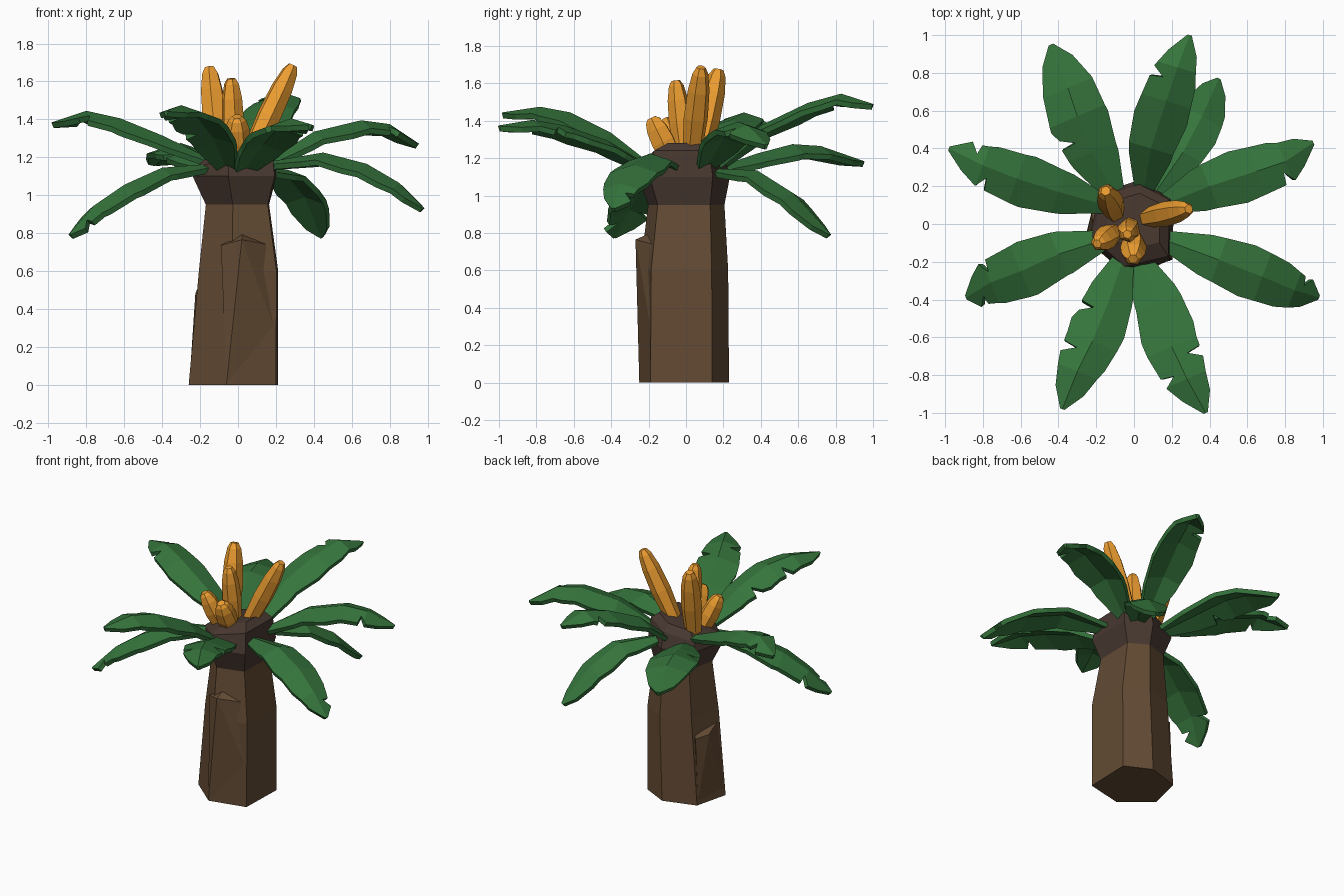
import bpy, bmesh, math
from mathutils import Vector

if "Cube" in bpy.data.objects:
    bpy.data.objects.remove(bpy.data.objects["Cube"])


def material(name, rgb):
    m = bpy.data.materials.new(name)
    m.diffuse_color = (*rgb, 1)
    m.use_nodes = True
    m.node_tree.nodes["Principled BSDF"].inputs["Base Color"].default_value = m.diffuse_color
    return m


BARK = material("bark", (0.125, 0.07, 0.034))
DARK = material("dark_bark", (0.065, 0.04, 0.03))
GREEN = material("leaf_green", (0.036, 0.175, 0.045))
ORANGE = material("fruit_orange", (0.85, 0.34, 0.03))


def finish(name, bm, mat):
    bmesh.ops.recalc_face_normals(bm, faces=bm.faces)
    me = bpy.data.meshes.new(name)
    bm.to_mesh(me)
    bm.free()
    me.materials.append(mat)
    ob = bpy.data.objects.new(name, me)
    bpy.context.collection.objects.link(ob)
    return ob


def loft(name, rings, mat):
    bm = bmesh.new()
    rows = [[bm.verts.new(p) for p in r] for r in rings]
    n = len(rows[0])
    for a, b in zip(rows, rows[1:]):
        for i in range(n):
            j = (i + 1) % n
            bm.faces.new((a[i], a[j], b[j], b[i]))
    bm.faces.new(rows[0])
    bm.faces.new(rows[-1])
    return finish(name, bm, mat)


def hull(name, pts, mat):
    bm = bmesh.new()
    bmesh.ops.convex_hull(bm, input=[bm.verts.new(p) for p in pts])
    return finish(name, bm, mat)


# Trunk and flared collar: one irregular hexagon, scaled (and tilted) per height
HEX = [(-.06, -.25), (.2, -.19), (.21, .14), (.03, .23), (-.2, .16), (-.26, -.08)]


def hex_ring(z, sx, sy, ox=0, oy=0, tilt=0):
    return [(x * sx + ox, y * sy + oy, z + tilt * x) for x, y in HEX]


loft("trunk", [hex_ring(0, 1, 1), hex_ring(.6, .89, .98, .025),
               hex_ring(.95, .71, .85, .015, .01)], BARK)
loft("collar", [hex_ring(.95, .71, .85, .015, .01), hex_ring(1.1, .94, 1.02, .005),
                hex_ring(1.2, .88, .9, .005, 0, .2),
                hex_ring(1.25, .62, .62, .01, .02, .15)], DARK)

# Bark ledges: wedges that blend into the trunk below
hull("front_bark_ledge", [(-.09, -.2, .735), (.02, -.27, .765), (.18, -.16, .735),
                          (.02, -.19, .8), (-.06, -.25, .01), (.19, -.19, .3)], BARK)
hull("side_bark_ledge", [(-.205, -.08, .53), (-.225, .06, .48), (-.18, .15, .47),
                         (-.13, .1, .52), (-.255, -.08, .03), (-.2, .15, .03)], BARK)


# Fruits: six-sided tapered pods from base to tip
def fruit(name, base, tip, r):
    base, tip = Vector(base), Vector(tip)
    q = (tip - base).to_track_quat('Z', 'Y')
    rings = []
    for t, s in ((0, .78), (.45, 1), (.75, .9), (.93, .66), (1, .38)):
        c = base.lerp(tip, t)
        rings.append([c + q @ Vector((r * s * math.cos(k * math.pi / 3),
                                      r * s * math.sin(k * math.pi / 3), 0)) for k in range(6)])
    loft(name, rings, ORANGE)


fruit("fruit_back_left", (-.1, .06, 1.18), (-.15, .175, 1.675), .07)
fruit("fruit_right", (.06, .03, 1.2), (.29, .08, 1.685), .066)
fruit("fruit_middle", (-.02, -.01, 1.2), (-.035, -.055, 1.615), .062)
fruit("fruit_left", (-.1, -.04, 1.17), (-.195, -.105, 1.41), .064)
fruit("fruit_front", (0, -.07, 1.18), (-.005, -.185, 1.415), .07)

# Leaves: ridged blades along a path, with torn notches in either edge
PROFILE = [(0, .05), (.25, .118), (.5, .15), (.72, .13), (.89, .08), (1, .012)]


def interp(table, t):
    for (a, u), (b, v) in zip(table, table[1:]):
        if t <= b + 1e-6:
            return u + (v - u) * (t - a) / (b - a)
    return table[-1][1]


def edge_profile(notches, scale):
    pts = [(t, interp(PROFILE, t) * scale) for t, _ in PROFILE
           if not any(n - .02 <= t <= n + .1 for n in notches)]
    for n in notches:
        w = interp(PROFILE, n) * scale
        pts += [(n, w), (n + .012, w * .45), (n + .06, w * .95)]
    return sorted(pts)


def leaf(name, path, left=(), right=(), scale=1.0):
    path = [Vector(p) for p in path]
    lengths = [0]
    for a, b in zip(path, path[1:]):
        lengths.append(lengths[-1] + (b - a).length)
    spine = [(d / lengths[-1], p) for d, p in zip(lengths, path)]
    lp, rp = edge_profile(left, scale), edge_profile(right, scale)
    ts = sorted({round(t, 3) for t, _ in spine + lp + rp})
    out = (path[-1] - path[0]).to_2d().normalized()
    side = Vector((-out.y, out.x, 0))
    bm = bmesh.new()
    rows = []
    for t in ts:
        c = interp(spine, t)
        row = []
        for w in (interp(lp, t), 0, -interp(rp, t)):
            row.append(bm.verts.new(c + side * w + Vector((0, 0, .005 - abs(w) * .32))))
        rows.append(row)
    for a, b in zip(rows, rows[1:]):
        for i in (0, 1):
            bm.faces.new((a[i], a[i + 1], b[i + 1], b[i]))
    ob = finish(name, bm, GREEN)
    if ob.data.polygons[0].normal.z < 0:
        ob.data.flip_normals()
    mod = ob.modifiers.new("thickness", 'SOLIDIFY')
    mod.thickness = .03
    mod.offset = -1


leaf("leaf_back", [(.05, .17, 1.17), (.09, .4, 1.37), (.17, .65, 1.49), (.23, .83, 1.54),
                   (.295, 1, 1.485)], left=(.72,), scale=.97)
leaf("leaf_back_right", [(.1, .15, 1.14), (.26, .38, 1.13), (.36, .57, 1.01),
                         (.45, .77, .79)], scale=.87)
leaf("leaf_right_back", [(.15, .1, 1.17), (.4, .2, 1.33), (.65, .28, 1.39), (.8, .33, 1.37),
                         (.95, .43, 1.27)], right=(.74,), scale=.97)
leaf("leaf_right_front", [(.15, -.08, 1.17), (.45, -.19, 1.22), (.68, -.28, 1.16),
                          (.85, -.35, 1.06), (.98, -.39, .93)], left=(.85,), scale=.95)
leaf("leaf_front_right", [(.02, -.17, 1.14), (.13, -.42, 1.29), (.2, -.65, 1.37),
                          (.28, -.82, 1.4), (.38, -1, 1.37)], left=(.64,), right=(.73,))
leaf("leaf_front_left", [(-.05, -.17, 1.15), (-.13, -.4, 1.33), (-.22, -.62, 1.44),
                         (-.3, -.78, 1.47), (-.38, -.98, 1.44)], right=(.38, .64))
leaf("leaf_left_front", [(-.15, -.08, 1.16), (-.4, -.16, 1.14), (-.6, -.25, 1.05),
                         (-.76, -.31, .94), (-.89, -.39, .79)], left=(.85,), right=(.74,))
leaf("leaf_left_back", [(-.15, .1, 1.19), (-.4, .17, 1.31), (-.62, .24, 1.4), (-.8, .31, 1.44),
                        (-.98, .4, 1.38)], left=(.72,), right=(.82,), scale=.94)
leaf("leaf_back_left", [(-.1, .15, 1.14), (-.22, .38, 1.22), (-.3, .57, 1.27),
                        (-.35, .72, 1.26), (-.44, .95, 1.18)], left=(.38,), scale=1.08)
